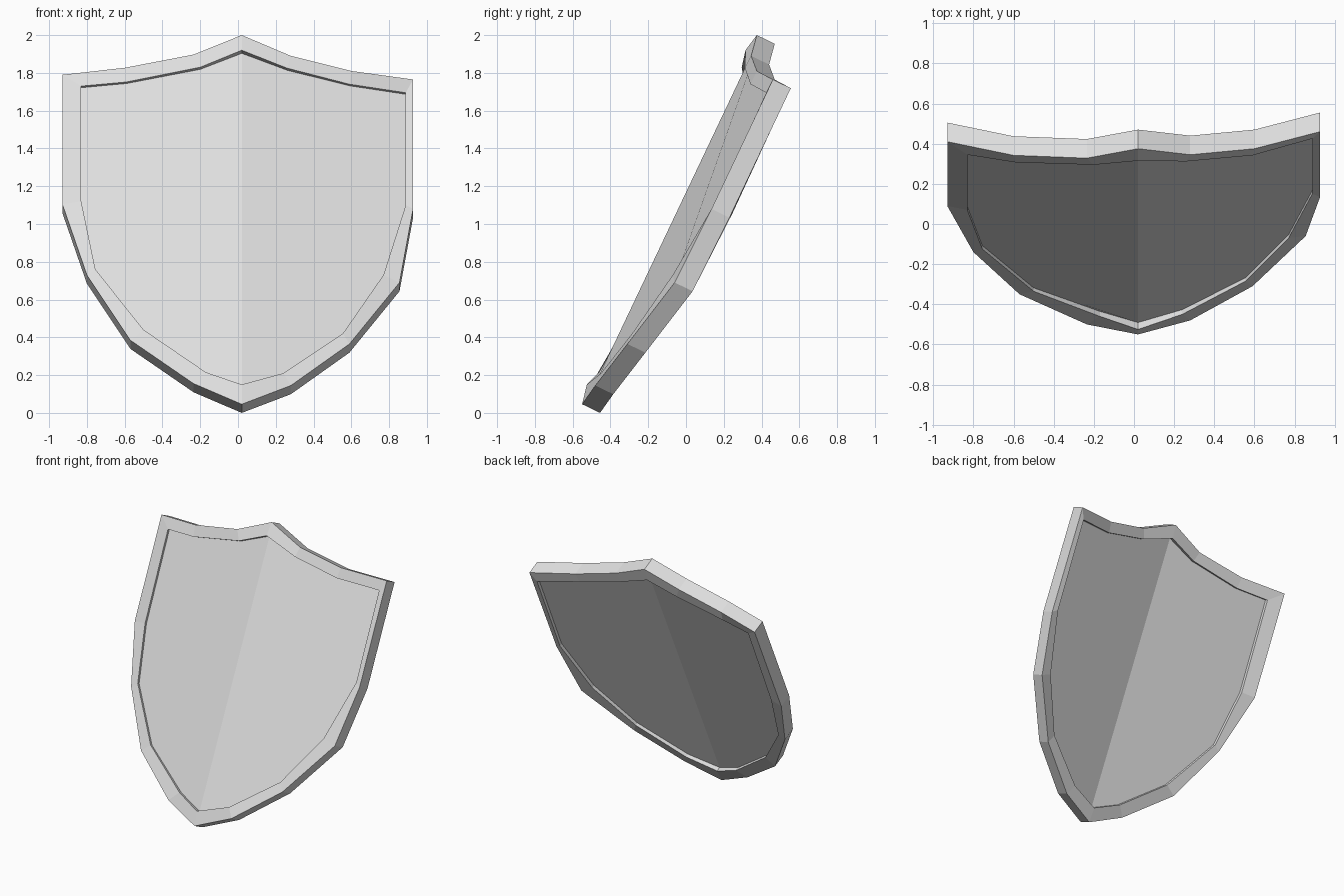
import bpy
import bmesh
from mathutils import Vector

# Remove the default cube
cube = bpy.data.objects.get("Cube")
if cube:
    bpy.data.objects.remove(cube, do_unlink=True)

# Single flat colour
grey = bpy.data.materials.new("light_grey")
grey.use_nodes = True
colour = (0.73, 0.73, 0.73, 1.0)
grey.diffuse_color = colour
grey.node_tree.nodes["Principled BSDF"].inputs["Base Color"].default_value = colour

# Direction through the leaning shield, from its front to its back
THROUGH = Vector((0, 0.095, -0.046))

# Front outline of the rim, from the top peak round by +x to the tip and back
OUTER = [
    (0.02, 0.375, 2.0), (0.28, 0.345, 1.89), (0.6, 0.375, 1.81), (0.927, 0.46, 1.765),
    (0.927, 0.135, 1.08), (0.855, -0.06, 0.69), (0.59, -0.31, 0.365), (0.28, -0.48, 0.145),
    (0.02, -0.55, 0.046), (-0.235, -0.5, 0.155), (-0.57, -0.35, 0.385), (-0.8, -0.14, 0.73),
    (-0.93, 0.09, 1.105), (-0.93, 0.41, 1.79), (-0.6, 0.342, 1.827), (-0.235, 0.328, 1.897),
]

# Front inner edge of the rim, in the same order
INNER = [
    (0.02, 0.315, 1.92), (0.26, 0.312, 1.825), (0.59, 0.342, 1.74), (0.888, 0.425, 1.695),
    (0.888, 0.15, 1.1), (0.77, -0.07, 0.73), (0.555, -0.285, 0.42), (0.24, -0.45, 0.21),
    (0.02, -0.525, 0.15), (-0.17, -0.46, 0.215), (-0.5, -0.335, 0.44), (-0.755, -0.125, 0.76),
    (-0.83, 0.07, 1.12), (-0.83, 0.345, 1.73), (-0.59, 0.307, 1.752), (-0.2, 0.295, 1.83),
]

COUNT = len(OUTER)
TIP = COUNT // 2
FOLD_X = 0.02
FOLD_REACH = 0.35


def add_ring(bm, outline, depth, fold_extra=0):
    """Add an outline pushed back by a share of the thickness, and further at the fold."""
    ring = []
    for point in outline:
        near_fold = max(0, 1 - abs(point[0] - FOLD_X) / FOLD_REACH)
        ring.append(bm.verts.new(Vector(point) + THROUGH * (depth + fold_extra * near_fold)))
    return ring


def finish(bm, name):
    """Turn the bmesh into a flat shaded object."""
    mesh = bpy.data.meshes.new(name)
    bm.to_mesh(mesh)
    bm.free()
    mesh.materials.append(grey)
    obj = bpy.data.objects.new(name, mesh)
    bpy.context.collection.objects.link(obj)
    return obj


# Rim: a four-sided section carried round the outline
bm = bmesh.new()
rings = [
    add_ring(bm, OUTER, 0),
    add_ring(bm, INNER, 0),
    add_ring(bm, INNER, 1, 0.3),
    add_ring(bm, OUTER, 1),
]
for side, ring in enumerate(rings):
    following = rings[(side + 1) % len(rings)]
    for i in range(COUNT):
        j = (i + 1) % COUNT
        bm.faces.new((ring[i], ring[j], following[j], following[i]))
bmesh.ops.recalc_face_normals(bm, faces=bm.faces)
finish(bm, "shield_rim")

# Panel: front and back sheets recessed in the rim, each folded along the centre
bm = bmesh.new()
for depth, fold_extra, faces_front in ((0.18, 0.18, True), (0.78, 0.2, False)):
    ring = add_ring(bm, INNER, depth, fold_extra)
    for half in (ring[:TIP + 1], ring[TIP:] + ring[:1]):
        bm.faces.new(half[::-1] if faces_front else half)
bm.normal_update()
finish(bm, "shield_panel")
